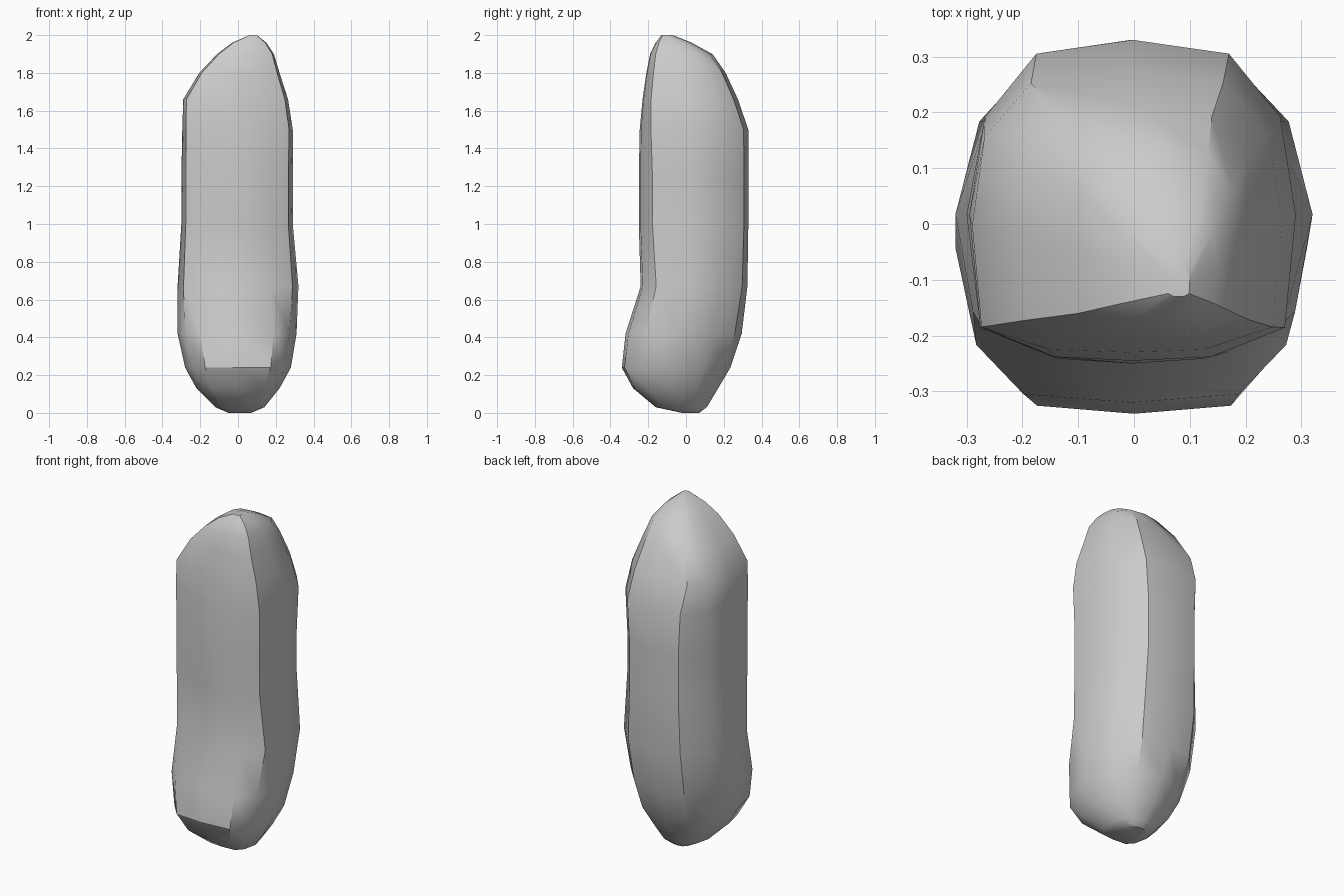
import bpy, bmesh, math
from mathutils import Vector

cube = bpy.data.objects.get("Cube")
if cube:
    bpy.data.objects.remove(cube, do_unlink=True)

grey = bpy.data.materials.new("plain grey")
grey.use_nodes = True
colour = (0.6, 0.6, 0.6, 1)
grey.diffuse_color = colour
grey.node_tree.nodes["Principled BSDF"].inputs["Base Color"].default_value = colour

# Half cross-sections from back to front: bulging foot, flat-fronted trunk, squarer head
foot = [(0, 1), (.52, .88), (.85, .5), (1, -.1), (.88, -.66), (.62, -.95), (0, -1)]
trunk = [(0, 1), (.54, .92), (.88, .5), (1, -.08), (.92, -.75), (.45, -.97), (0, -1)]
head = [(0, 1), (.62, .91), (.92, .53), (1, -.1), (.94, -.82), (.5, -.98), (0, -1)]


def blend(a, b, t):
    t = max(0, min(1, t))
    return [Vector(p).lerp(Vector(q), t) for p, q in zip(a, b)]


def section_at(z):
    lower = blend(foot, trunk, (z - .4) / .5)
    half = blend(lower, head, (z - 1.25) / .4)
    return half + [Vector((-p.x, p.y)) for p in half[-2:0:-1]]


# Body outline: height, then left-right and front-back limits
levels = [
    (0, -.05, .07, -.02, .07),
    (.03, -.12, .14, -.16, .11),
    (.13, -.22, .22, -.28, .17),
    (.24, -.28, .28, -.34, .235),
    (.42, -.32, .31, -.32, .295),
    (.67, -.32, .32, -.24, .325),
    (1.0, -.3, .29, -.25, .33),
    (1.25, -.3, .29, -.25, .33),
    (1.5, -.295, .29, -.245, .33),
    (1.66, -.29, .265, -.23, .275),
    (1.8, -.205, .22, -.21, .21),
    (1.9, -.11, .19, -.19, .14),
    (1.96, -.03, .15, -.16, .03),
    (2.0, .06, .1, -.13, -.07),
]

# Loft the body through its levels and close both ends
bm = bmesh.new()
rings = []
for z, x0, x1, y0, y1 in levels:
    cx, cy, rx, ry = (x0 + x1) / 2, (y0 + y1) / 2, (x1 - x0) / 2, (y1 - y0) / 2
    rings.append([bm.verts.new((cx + rx * p.x, cy + ry * p.y, z)) for p in section_at(z)])
for low, high in zip(rings, rings[1:]):
    for i in range(len(low)):
        j = (i + 1) % len(low)
        bm.faces.new((low[i], low[j], high[j], high[i]))
bm.faces.new(rings[0])
bm.faces.new(rings[-1])
bmesh.ops.recalc_face_normals(bm, faces=bm.faces)

mesh = bpy.data.meshes.new("body")
bm.to_mesh(mesh)
bm.free()
mesh.materials.append(grey)
body = bpy.data.objects.new("body", mesh)
bpy.context.collection.objects.link(body)

# Smooth the broad curves while keeping the creases
bpy.ops.object.select_all(action="DESELECT")
body.select_set(True)
bpy.context.view_layer.objects.active = body
bpy.ops.object.shade_smooth_by_angle(angle=math.radians(34))
